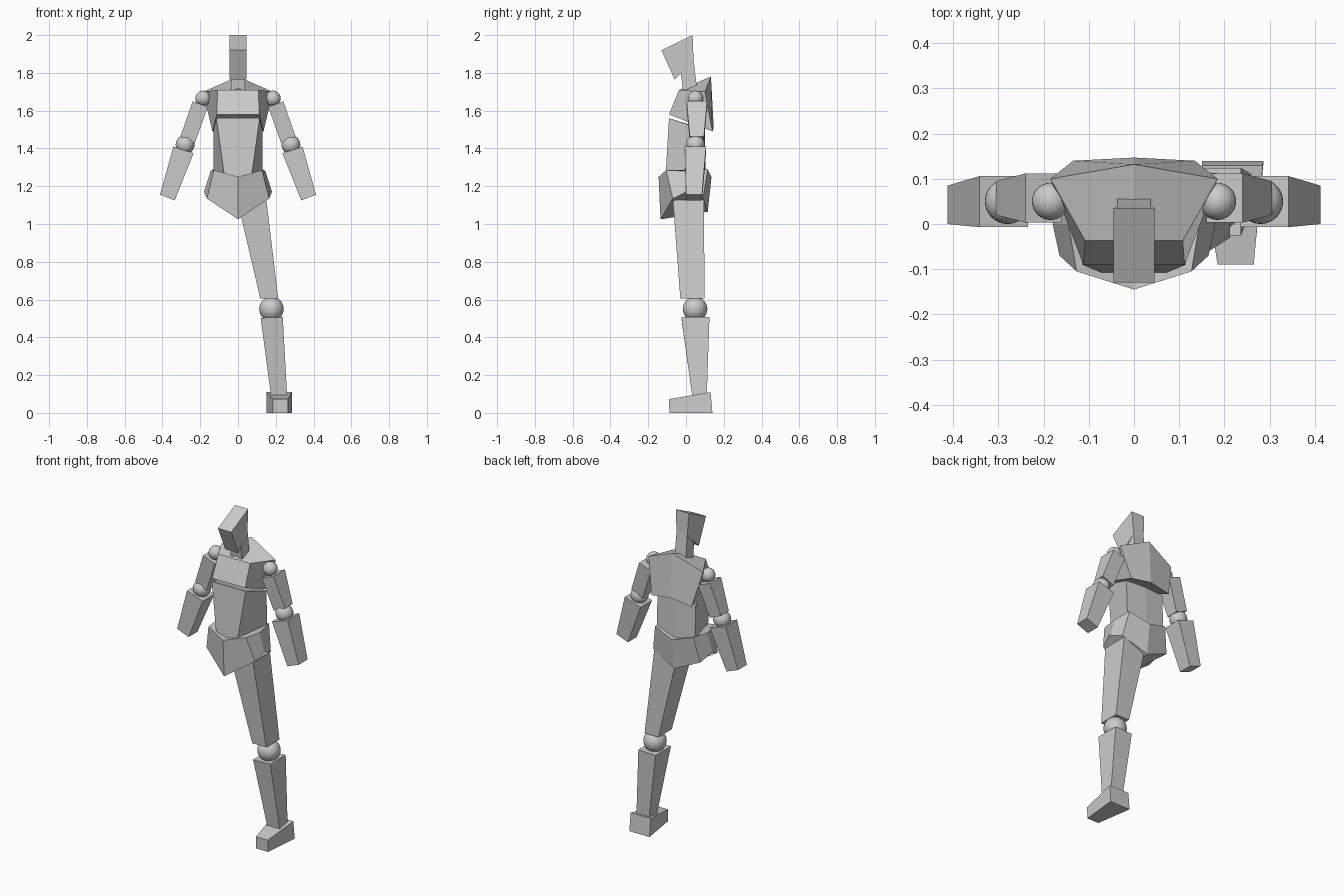
import bpy, bmesh
from mathutils import Matrix

if "Cube" in bpy.data.objects:
    bpy.data.objects.remove(bpy.data.objects["Cube"])

grey = bpy.data.materials.new("grey")
grey.diffuse_color = (0.6, 0.6, 0.6, 1)
grey.use_nodes = True
grey.node_tree.nodes["Principled BSDF"].inputs["Base Color"].default_value = grey.diffuse_color


def finish(name, bm, mirror):
    if mirror:
        bmesh.ops.mirror(bm, geom=bm.verts[:] + bm.edges[:] + bm.faces[:],
                         matrix=Matrix.Identity(4), merge_dist=0.001, axis='X')
    bmesh.ops.recalc_face_normals(bm, faces=bm.faces[:])
    me = bpy.data.meshes.new(name)
    bm.to_mesh(me)
    bm.free()
    me.materials.append(grey)
    bpy.context.collection.objects.link(bpy.data.objects.new(name, me))


def loft(name, bottom, top, closed=True, mirror=True):
    """Join two rings; an open ring is the right half of a symmetric part."""
    bm = bmesh.new()
    a = [bm.verts.new(p) for p in bottom]
    b = [bm.verts.new(p) for p in top]
    n = len(a)
    for i in range(n if closed else n - 1):
        j = (i + 1) % n
        bm.faces.new((a[i], a[j], b[j], b[i]))
    bm.faces.new(a[::-1])
    bm.faces.new(b)
    finish(name, bm, mirror)


def limb(name, bottom, top, mirror):
    """Tapered box; each end is inner (x, z), outer (x, z), (y front, y back)."""
    def ring(inner, outer, ys):
        return [(inner[0], ys[0], inner[1]), (outer[0], ys[0], outer[1]),
                (outer[0], ys[1], outer[1]), (inner[0], ys[1], inner[1])]
    loft(name, ring(*bottom), ring(*top), True, mirror)


def ball(name, centre, radius, mirror):
    bm = bmesh.new()
    bmesh.ops.create_uvsphere(bm, u_segments=32, v_segments=16, radius=radius,
                              matrix=Matrix.Translation(centre))
    finish(name, bm, mirror)


# head and neck
loft("head",
     [(0, -.06, 1.765), (.045, -.06, 1.765), (.036, .04, 1.86), (0, .04, 1.86)],
     [(0, -.13, 1.92), (.045, -.13, 1.92), (.045, .035, 2.0), (0, .035, 2.0)], False)
loft("neck",
     [(0, -.015, 1.70), (.038, -.015, 1.70), (.038, .06, 1.70), (0, .06, 1.70)],
     [(0, -.03, 1.82), (.036, -.03, 1.82), (.036, .04, 1.87), (0, .04, 1.87)], False)

# torso
loft("chest",
     [(0, -.09, 1.58), (.112, -.09, 1.58), (.135, .14, 1.49), (0, .147, 1.51)],
     [(0, -.037, 1.71), (.108, -.037, 1.71), (.185, .10, 1.70), (0, .132, 1.78)], False)
loft("abdomen",
     [(0, -.11, 1.22), (.067, -.11, 1.22), (.13, .10, 1.22), (0, .105, 1.22)],
     [(0, -.09, 1.56), (.115, -.09, 1.56), (.13, .09, 1.50), (0, .10, 1.50)], False)
loft("pelvis",
     [(0, -.135, 1.025), (.165, -.07, 1.135), (.18, .0, 1.17),
      (.16, .09, 1.135), (0, .115, 1.065)],
     [(0, -.145, 1.25), (.127, -.105, 1.285), (.145, .0, 1.28),
      (.13, .115, 1.29), (0, .135, 1.25)], False)

# arms, mirrored
ball("shoulder_joints", (.185, .05, 1.665), .041, True)
limb("upper_arms", ((.228, 1.43), (.305, 1.463), (.02, .095)),
     ((.16, 1.62), (.24, 1.65), (.003, .112)), True)
ball("elbow_joints", (.28, .05, 1.42), .05, True)
limb("forearms", ((.335, 1.125), (.413, 1.155), (.0, .085)),
     ((.235, 1.375), (.342, 1.41), (-.007, .106)), True)

# single leg
limb("thigh", ((.118, .605), (.213, .605), (-.03, .098)),
     ((-.005, 1.13), (.15, 1.13), (-.07, .095)), False)
ball("knee_joint", (.177, .048, .55), .065, False)
limb("shin", ((.175, .09), (.26, .09), (.033, .11)),
     ((.12, .503), (.237, .507), (-.025, .124)), False)
loft("foot",
     [(.185, -.088, 0), (.265, -.088, 0), (.287, .14, 0), (.15, .14, 0)],
     [(.185, -.09, .073), (.265, -.09, .073), (.285, .13, .11), (.15, .13, .11)],
     True, False)
